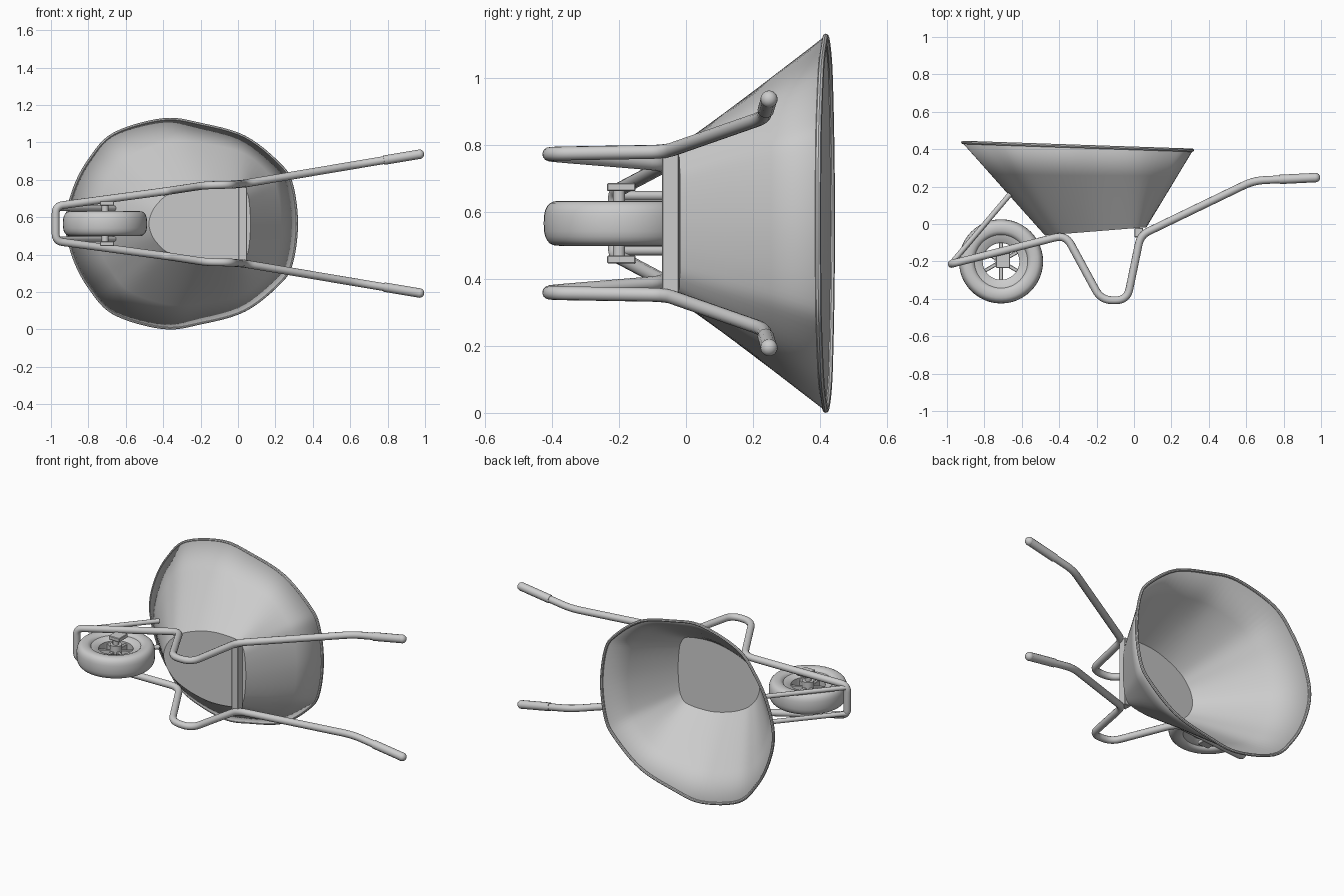
import bpy, bmesh, math
from mathutils import Vector

if "Cube" in bpy.data.objects:
    bpy.data.objects.remove(bpy.data.objects["Cube"])

MID = 0.566  # lateral centre plane: the barrow lies on its side, its "up" is +y
grey = bpy.data.materials.new("grey")
grey.diffuse_color = (0.6, 0.6, 0.6, 1)
grey.use_nodes = True
grey.node_tree.nodes["Principled BSDF"].inputs["Base Color"].default_value = grey.diffuse_color


def finish(ob, angle=40):
    ob.data.materials.clear()
    ob.data.materials.append(grey)
    bpy.ops.object.select_all(action='DESELECT')
    ob.select_set(True)
    bpy.context.view_layer.objects.active = ob
    bpy.ops.object.shade_smooth_by_angle(angle=math.radians(angle))
    return ob


def mesh_object(name, bm, angle=40):
    bmesh.ops.recalc_face_normals(bm, faces=bm.faces)
    me = bpy.data.meshes.new(name)
    bm.to_mesh(me)
    bm.free()
    ob = bpy.data.objects.new(name, me)
    bpy.context.collection.objects.link(ob)
    return finish(ob, angle)


def tube(name, pts, radius, closed=False, res=4):
    cu = bpy.data.curves.new(name, 'CURVE')
    cu.dimensions = '3D'
    cu.bevel_depth, cu.bevel_resolution, cu.use_fill_caps = radius, res, True
    sp = cu.splines.new('POLY')
    sp.points.add(len(pts) - 1)
    for p, co in zip(sp.points, pts):
        p.co = (*co, 1)
    sp.use_cyclic_u = closed
    ob = bpy.data.objects.new(name, cu)
    bpy.context.collection.objects.link(ob)
    bpy.ops.object.select_all(action='DESELECT')
    ob.select_set(True)
    bpy.context.view_layer.objects.active = ob
    bpy.ops.object.convert(target='MESH')
    return finish(bpy.context.object)


def rounded(corners, steps=8):
    """Path through (point, cut length) corners, each bend rounded."""
    out = []
    for i, (p, cut) in enumerate(corners):
        p = Vector(p)
        if cut == 0:
            out.append(p)
            continue
        a = p + (Vector(corners[i - 1][0]) - p).normalized() * cut
        b = p + (Vector(corners[i + 1][0]) - p).normalized() * cut
        for s in range(steps + 1):
            t = s / steps
            out.append(a * (1 - t) ** 2 + p * 2 * t * (1 - t) + b * t * t)
    return out


def box(name, centre, size, bevel=0.003):
    bm = bmesh.new()
    bmesh.ops.create_cube(bm, size=1)
    for v in bm.verts:
        v.co = Vector([c + a * s for c, a, s in zip(centre, v.co, size)])
    bmesh.ops.bevel(bm, geom=bm.edges[:], offset=bevel, segments=1, affect='EDGES')
    return mesh_object(name, bm, 30)


def lathe(name, profile, centre, seg=48):
    """Closed (radius, z) profile turned about an axis along z."""
    bm = bmesh.new()
    rings = []
    for i in range(seg):
        a = math.tau * i / seg
        rings.append([bm.verts.new((centre[0] + r * math.cos(a), centre[1] + r * math.sin(a),
                                    centre[2] + z)) for r, z in profile])
    n = len(profile)
    for i in range(seg):
        r0, r1 = rings[i], rings[(i + 1) % seg]
        for j in range(n):
            k = (j + 1) % n
            bm.faces.new((r0[j], r1[j], r1[k], r0[k]))
    return mesh_object(name, bm)


def smooth_loop(half, steps=6):
    """Mirror a half outline of (x, lateral) and run a smooth closed curve through it."""
    pts = [Vector(p) for p in half] + [Vector((x, -h)) for x, h in half[-2:0:-1]]
    n, out = len(pts), []
    for i in range(n):
        p0, p1, p2, p3 = (pts[(i + k) % n] for k in (-1, 0, 1, 2))
        for s in range(steps):
            t = s / steps
            out.append(0.5 * (2 * p1 + (p2 - p0) * t + (2 * p0 - 5 * p1 + 4 * p2 - p3) * t * t
                              + (3 * p1 - p0 - 3 * p2 + p3) * t ** 3))
    return out


# Tray: floor outline lofted to the flared rim
floor_half = [(-.475, 0), (-.46, .06), (-.43, .105), (-.38, .15), (-.28, .195),
              (-.15, .222), (0, .212), (.045, .17), (.06, .1), (.065, 0)]
rim_half = [(-.915, 0), (-.875, .185), (-.79, .345), (-.66, .48), (-.40, .555),
            (-.20, .53), (.035, .462), (.22, .317), (.285, .21), (.312, 0)]
floor = [Vector((p.x, -.02 + .08 * p.x, MID + p.y)) for p in smooth_loop(floor_half)]
rim = [Vector((p.x, .405 - .034 * p.x, MID + p.y)) for p in smooth_loop(rim_half)]
bm = bmesh.new()
levels = [[bm.verts.new(a.lerp(b, t)) for a, b in zip(floor, rim)] for t in (0, .33, .66, 1)]
n = len(floor)
bm.faces.new(levels[0])
for lo, hi in zip(levels, levels[1:]):
    for i in range(n):
        bm.faces.new((lo[i], lo[(i + 1) % n], hi[(i + 1) % n], hi[i]))
tray = mesh_object("tray", bm, 30)
mod = tray.modifiers.new("sheet", 'SOLIDIFY')
mod.thickness, mod.offset = 0.006, 0
tube("tray_rim", rim, 0.009, closed=True, res=2)

# Frame: one bent tube, handle - leg - front bar - leg - handle
side = [((.97, .248, .371), 0), ((.64, .232, .316), .06), ((.035, -.06, .214), .05),
        ((-.037, -.408, .208), .062), ((-.175, -.408, .205), .062),
        ((-.365, -.058, .176), .06), ((-.975, -.213, .094), .04)]
path = [((x, y, MID + h), c) for (x, y, h), c in side]
path += [((x, y, MID - h), c) for (x, y, h), c in reversed(side)]
tube("frame", rounded(path), 0.021)

WHEEL = Vector((-.711, -.2, MID))
for s, label in ((1, "left"), (-1, "right")):
    # Handle grip with rounded end
    a, b = Vector((.78, .2385, MID + s * .339)), Vector((.97, .248, MID + s * .371))
    tube("grip_" + label, [a, b], 0.025)
    bm = bmesh.new()
    bmesh.ops.create_uvsphere(bm, u_segments=16, v_segments=10, radius=0.0255)
    bmesh.ops.translate(bm, vec=b, verts=bm.verts)
    mesh_object("grip_end_" + label, bm)
    # Strut from the front bar to the tray
    tube("strut_" + label, [(-.972, -.205, MID + s * .082), (-.662, .16, MID + s * .082)], 0.014)
    # Axle bracket hanging from the rail
    box("axle_bracket_" + label, (-.70, -.193, MID + s * .108), (.075, .085, .024))

# Crossbar under the tray
box("crossbar", (.026, -.046, MID), (.045, .05, .43))

# Wheel: tyre, rim ring, hub, spokes and axle
tyre = []
for i in range(24):
    a = math.tau * i / 24
    c, s = math.cos(a), math.sin(a)
    tyre.append((.179 + .046 * math.copysign(abs(c) ** .75, c),
                 .067 * math.copysign(abs(s) ** .75, s)))
lathe("tyre", tyre, WHEEL)
lathe("wheel_rim", [(.098, -.035), (.105, -.042), (.145, -.05), (.145, .05),
                    (.105, .042), (.098, .035)], WHEEL)
lathe("hub", [(.012, -.06), (.034, -.06), (.034, .06), (.012, .06)], WHEEL, 24)
tube("axle", [WHEEL - Vector((0, 0, .118)), WHEEL + Vector((0, 0, .118))], 0.018)
for i in range(6):
    spoke = box(f"spoke_{i + 1}", (.067, 0, 0), (.08, .02, .05))
    spoke.location = WHEEL
    spoke.rotation_euler.z = math.tau * (i + .5) / 6
